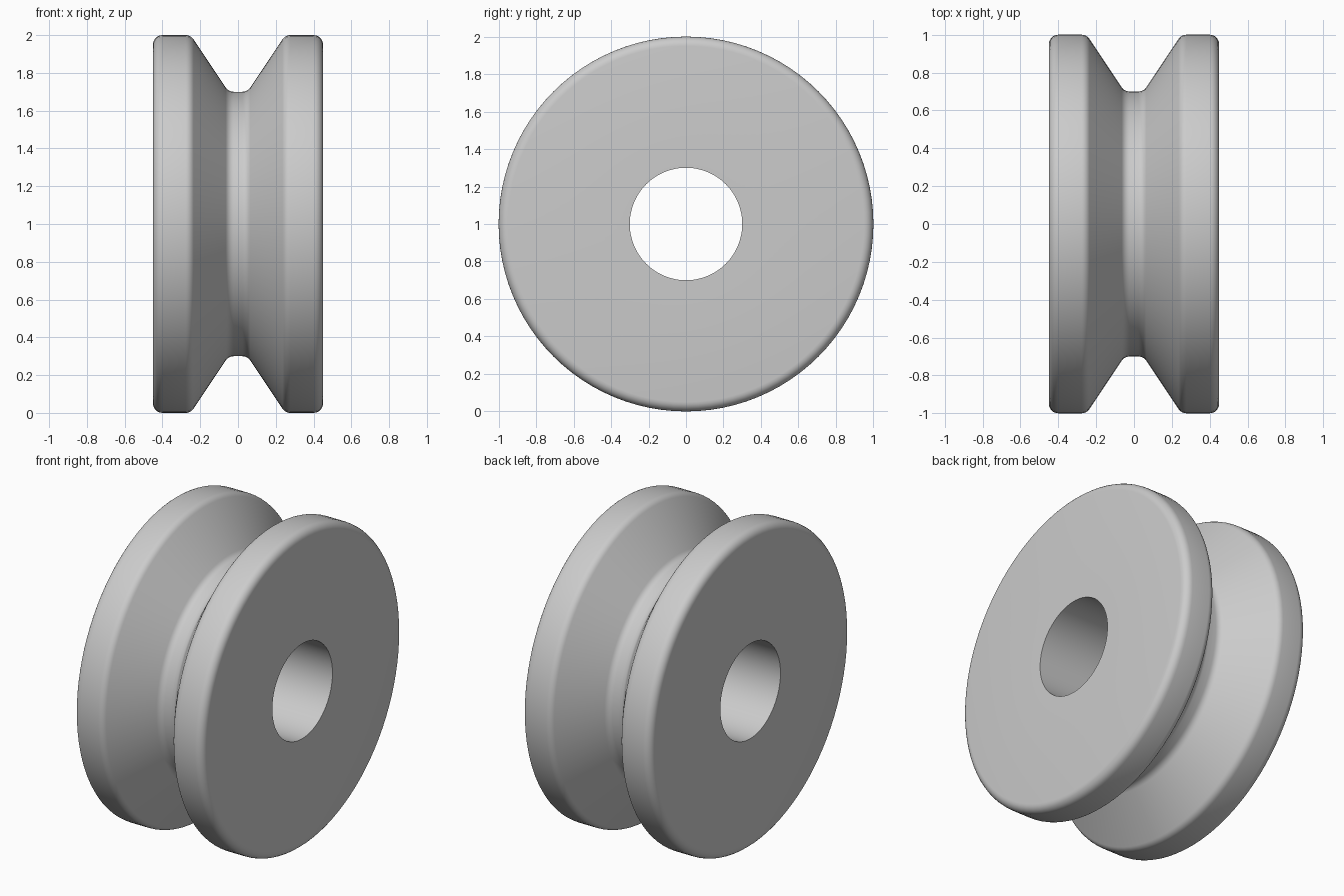
import bpy, bmesh, math
from mathutils import Vector

cube = bpy.data.objects.get("Cube")
if cube:
    bpy.data.objects.remove(cube, do_unlink=True)

SEGMENTS = 96
FILLET = 0.05


def fillet(prev, corner, nxt, radius, steps=6):
    """Round a profile corner with a circular arc."""
    a, b = (prev - corner).normalized(), (nxt - corner).normalized()
    half = a.angle(b) / 2
    centre = corner + (a + b).normalized() * radius / math.sin(half)
    start = (corner + a * radius / math.tan(half) - centre).normalized()
    end = (corner + b * radius / math.tan(half) - centre).normalized()
    return [centre + start.slerp(end, i / steps) * radius for i in range(steps + 1)]


# Half of the wheel section as x, radius: bore, side, rim, groove
bore = Vector((0.45, 0, 0.3))
corners = [Vector((x, 0, r)) for x, r in ((0.45, 1), (0.25, 1), (0.05, 0.7))]
path = [bore] + corners + [Vector((-0.05, 0, 0.7))]
half = [bore]
for i in range(1, 4):
    half += fillet(path[i - 1], path[i], path[i + 1], FILLET)
profile = half + [Vector((-p.x, 0, p.z)) for p in reversed(half)]

# Revolve the closed section around the axle
bm = bmesh.new()
verts = [bm.verts.new(p) for p in profile]
edges = [bm.edges.new((v, verts[(i + 1) % len(verts)])) for i, v in enumerate(verts)]
bmesh.ops.spin(bm, geom=verts + edges, cent=(0, 0, 0), axis=(1, 0, 0),
               angle=math.tau, steps=SEGMENTS, use_duplicate=False)
bmesh.ops.remove_doubles(bm, verts=bm.verts, dist=0.0001)
bmesh.ops.recalc_face_normals(bm, faces=bm.faces)
bmesh.ops.translate(bm, verts=bm.verts, vec=(0, 0, 1))
mesh = bpy.data.meshes.new("grooved_wheel")
bm.to_mesh(mesh)
bm.free()
wheel = bpy.data.objects.new("grooved_wheel", mesh)
bpy.context.collection.objects.link(wheel)

# Plain grey material
grey = bpy.data.materials.new("light grey")
grey.use_nodes = True
colour = (0.6, 0.6, 0.6, 1)
grey.diffuse_color = colour
grey.node_tree.nodes["Principled BSDF"].inputs["Base Color"].default_value = colour
mesh.materials.append(grey)

# Smooth shading with sharp bore edges
bpy.ops.object.select_all(action="DESELECT")
wheel.select_set(True)
bpy.context.view_layer.objects.active = wheel
bpy.ops.object.shade_smooth_by_angle(angle=math.radians(30))
